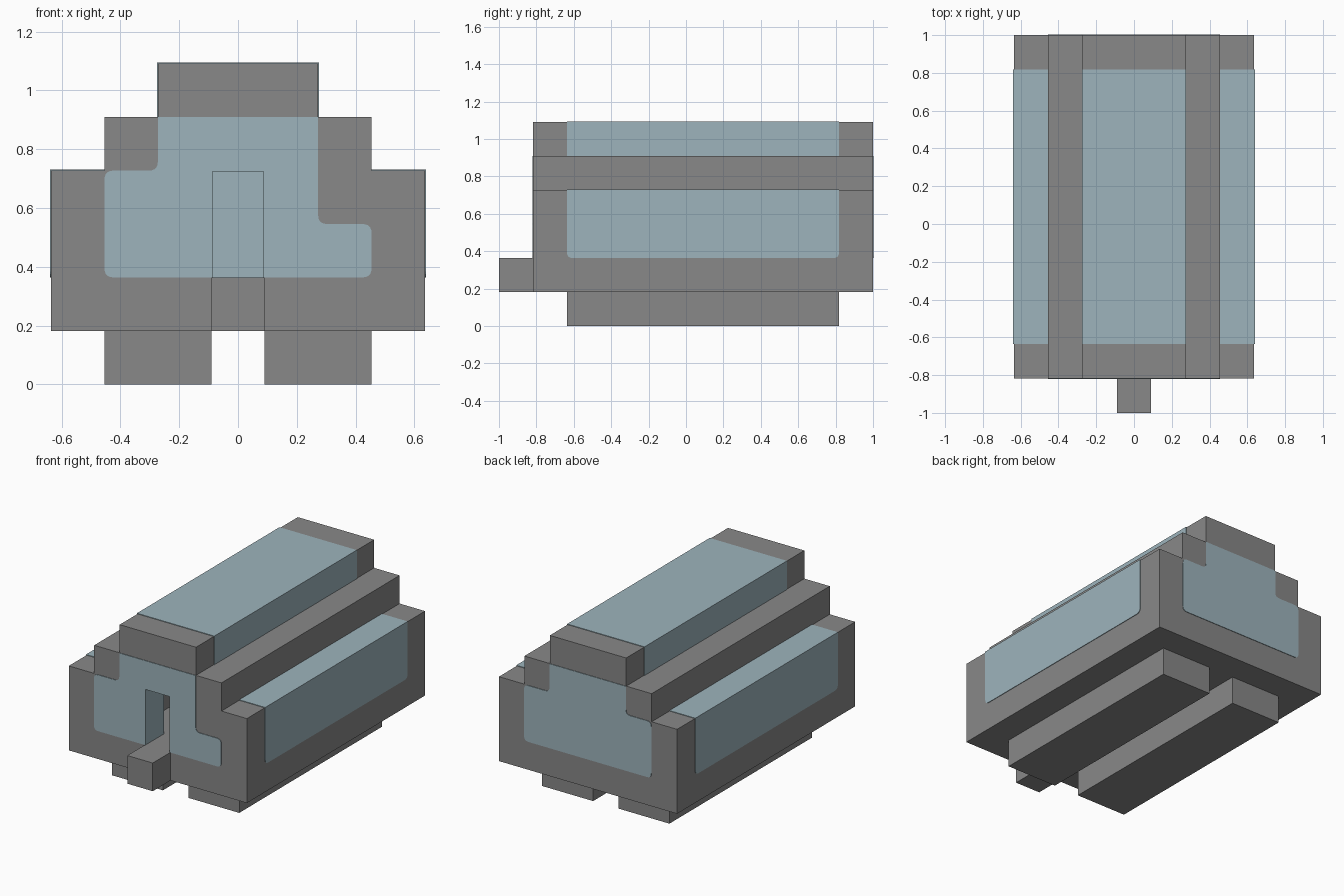
import bpy, bmesh
from mathutils import Vector

if "Cube" in bpy.data.objects:
    bpy.data.objects.remove(bpy.data.objects["Cube"], do_unlink=True)

U = 2 / 11      # one grid block
E = 0.02        # how far glass stands proud, in blocks
R = 0.17        # glass corner radius, in blocks
FRONT, INNER_FRONT, INNER_BACK, BACK = -4.5, -3.5, 4.5, 5.5


def material(name, rgb):
    mat = bpy.data.materials.new(name)
    mat.use_nodes = True
    mat.diffuse_color = (*rgb, 1)
    bsdf = mat.node_tree.nodes["Principled BSDF"]
    bsdf.inputs["Base Color"].default_value = (*rgb, 1)
    bsdf.inputs["Roughness"].default_value = 0.8
    return mat


GREY = material("hull grey", (0.246, 0.246, 0.246))
GLASS = material("pale blue glass", (0.337, 0.456, 0.503))


def rounded(points):
    """Replace every point marked with a third value by a small arc."""
    out = []
    for i, p in enumerate(points):
        c = Vector(p[:2])
        if len(p) == 2:
            out.append(c)
            continue
        a = c + (Vector(points[i - 1][:2]) - c).normalized() * R
        b = c + (Vector(points[(i + 1) % len(points)][:2]) - c).normalized() * R
        for k in range(6):
            t = k / 5
            out.append(a * (1 - t) ** 2 + c * 2 * t * (1 - t) + b * t ** 2)
    return out


def prism(name, points, start, end, mat, axis="y"):
    """Extrude an outline along y (outline in x, z) or x (outline in y, z)."""
    bm = bmesh.new()

    def place(p, d):
        return Vector((p.x, d, p.y) if axis == "y" else (d, p.x, p.y)) * U

    outline = rounded(points)
    face = bm.faces.new([bm.verts.new(place(p, start)) for p in outline])
    move = place(Vector((0, 0)), end) - place(Vector((0, 0)), start)
    new = bmesh.ops.extrude_face_region(bm, geom=[face], use_keep_orig=True)["geom"]
    bmesh.ops.translate(bm, vec=move, verts=[v for v in new if isinstance(v, bmesh.types.BMVert)])
    bmesh.ops.recalc_face_normals(bm, faces=bm.faces)
    mesh = bpy.data.meshes.new(name)
    bm.to_mesh(mesh)
    bm.free()
    mesh.materials.append(mat)
    obj = bpy.data.objects.new(name, mesh)
    bpy.context.collection.objects.link(obj)


def box(name, x, y, z, mat=GREY):
    prism(name, [(x[0], z[0]), (x[1], z[0]), (x[1], z[1]), (x[0], z[1])], *y, mat)


def mirrored(half):
    return half + [(-p[0], *p[1:]) for p in reversed(half)]


MIDDLE = (INNER_FRONT, INNER_BACK)

# Stepped end walls, the front one with a doorway
steps = [(3.5, 1), (3.5, 4), (2.5, 4), (2.5, 5), (1.5, 5), (1.5, 6)]
prism("back_wall", mirrored(steps), INNER_BACK, BACK, GREY)
door = [(-0.5, 1), (-0.5, 4), (0.5, 4), (0.5, 1)]
prism("front_wall", mirrored(steps) + door, FRONT, INNER_FRONT, GREY)

# Floor and the door step running in through the doorway
box("floor", (-2.5, 2.5), MIDDLE, (1, 2))
box("door_step", (-0.5, 0.5), (-5.5, INNER_FRONT), (1, 2))

# Side walls, shoulders, benches, skids and side windows
for side, s in (("left", 1), ("right", -1)):
    def span(a, b):
        return tuple(sorted((a * s, b * s)))
    box(side + "_lower_wall", span(2.5, 3.5), MIDDLE, (1, 4))
    box(side + "_shoulder", span(1.5, 2.5), MIDDLE, (4, 5))
    box(side + "_bench", span(1.5, 2.5), MIDDLE, (2, 3))
    box(side + "_skid", span(0.5, 2.5), MIDDLE, (0, 1))
    prism(side + "_window",
          [(INNER_FRONT, 2, R), (INNER_BACK, 2, R), (INNER_BACK, 4 + E), (INNER_FRONT, 4 + E)],
          (2.5 - E) * s, (3.5 + E) * s, GLASS, "x")

# Glazed roof
box("roof_window", (-1.5 - E, 1.5 + E), MIDDLE, (5 - E, 6 + E), GLASS)

# Back window, symmetric
prism("back_window",
      mirrored([(2.5, 2, R), (2.5, 4, R), (1.5, 4, R), (1.5, 5)]),
      INNER_BACK - E, BACK + E, GLASS)

# Front window, lower on the left, wrapped around the doorway
d = 0.5 - E
prism("front_window",
      [(d, 2), (2.5, 2, R), (2.5, 3, R), (1.5, 3, R), (1.5, 5), (-1.5, 5), (-1.5, 4, R),
       (-2.5, 4, R), (-2.5, 2, R), (-d, 2), (-d, 4 - E), (d, 4 - E)],
      FRONT - E, INNER_FRONT + E, GLASS)
